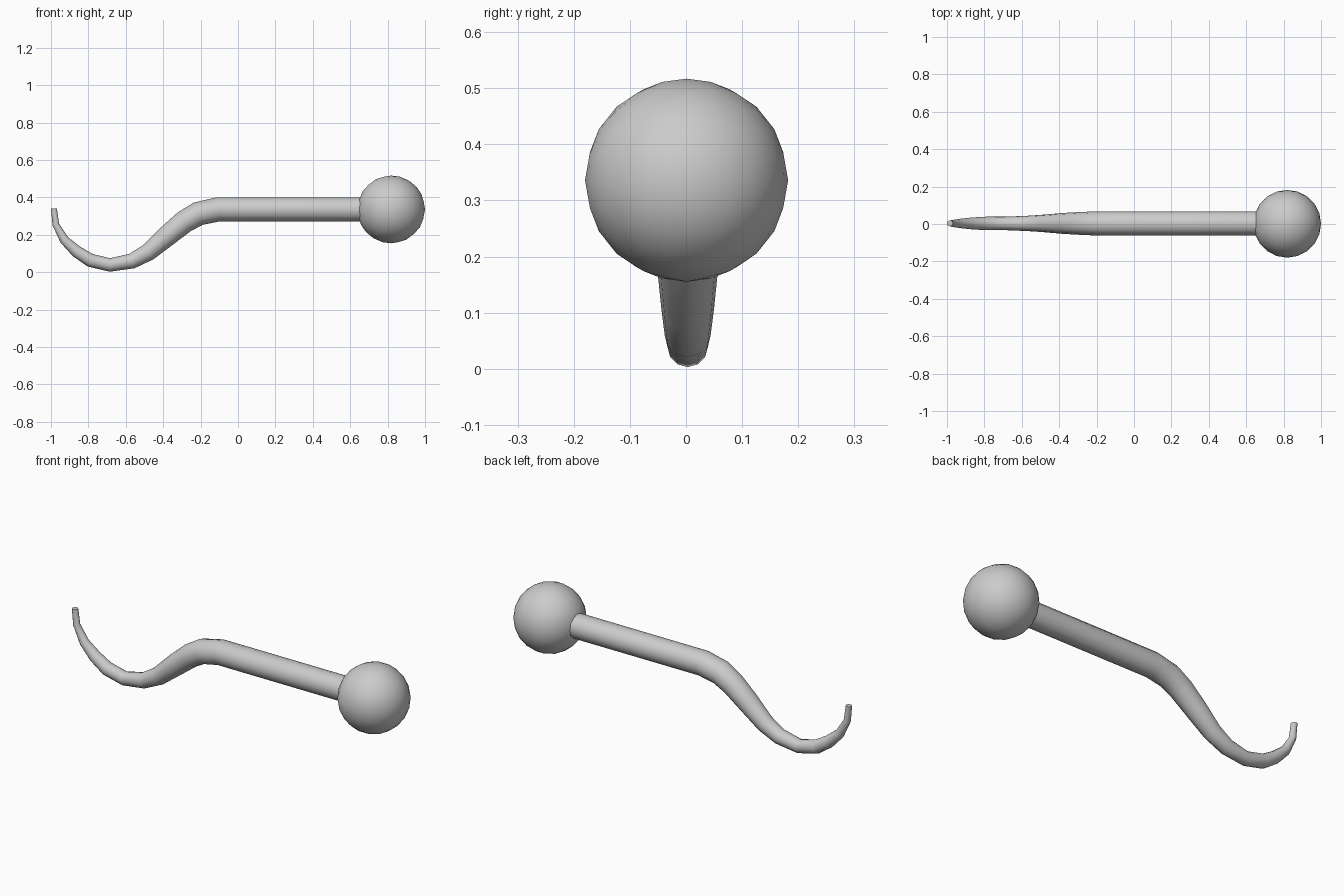
import bpy, bmesh, math
from mathutils import Vector

cube = bpy.data.objects.get("Cube")
if cube:
    bpy.data.objects.remove(cube)

GREY = (0.6, 0.6, 0.6, 1)
mat = bpy.data.materials.new("plain grey")
mat.use_nodes = True
mat.diffuse_color = GREY
mat.node_tree.nodes["Principled BSDF"].inputs["Base Color"].default_value = GREY


def finish(name, bm, angle):
    """Turn a bmesh into a smooth shaded, coloured object."""
    bmesh.ops.recalc_face_normals(bm, faces=bm.faces)
    mesh = bpy.data.meshes.new(name)
    bm.to_mesh(mesh)
    bm.free()
    mesh.materials.append(mat)
    obj = bpy.data.objects.new(name, mesh)
    bpy.context.collection.objects.link(obj)
    bpy.ops.object.select_all(action='DESELECT')
    obj.select_set(True)
    bpy.context.view_layer.objects.active = obj
    bpy.ops.object.shade_smooth_by_angle(angle=math.radians(angle))
    return obj


# Hooked rod: centre line x, z and radius, from the ball to the tip
PATH = [(0.70, 0.336, 0.065), (-0.107, 0.336, 0.065), (-0.213, 0.313, 0.064),
        (-0.287, 0.27, 0.061), (-0.378, 0.195, 0.056), (-0.48, 0.107, 0.047),
        (-0.567, 0.06, 0.041), (-0.685, 0.039, 0.036), (-0.79, 0.064, 0.036),
        (-0.864, 0.112, 0.032), (-0.928, 0.172, 0.025), (-0.974, 0.255, 0.018),
        (-0.984, 0.34, 0.016)]
SIDES = 12


def sweep(path):
    bm = bmesh.new()
    points = [Vector((x, 0.003, z)) for x, z, r in path]
    across = Vector((0, 1, 0))
    rings = []
    for i, (x, z, radius) in enumerate(path):
        before = points[i] - points[max(i - 1, 0)]
        after = points[min(i + 1, len(points) - 1)] - points[i]
        tangent = (before.normalized() + after.normalized()).normalized()
        if i == len(points) - 1:
            tangent = Vector((0, 0, 1))   # the tip is cut level
        normal = tangent.cross(across)
        ring = []
        for k in range(SIDES):
            a = math.tau * k / SIDES
            offset = normal * math.cos(a) + across * math.sin(a)
            ring.append(bm.verts.new(points[i] + offset * radius))
        rings.append(ring)
    for a, b in zip(rings, rings[1:]):
        for k in range(SIDES):
            n = (k + 1) % SIDES
            bm.faces.new((a[k], a[n], b[n], b[k]))
    bm.faces.new(rings[0])
    bm.faces.new(rings[-1])
    return bm


finish("hooked_rod", sweep(PATH), 40)

# Ball at the end of the handle
ball = bmesh.new()
bmesh.ops.create_icosphere(ball, subdivisions=3, radius=0.181)
bmesh.ops.translate(ball, verts=ball.verts, vec=(0.819, 0.001, 0.336))
finish("ball_end", ball, 40)
